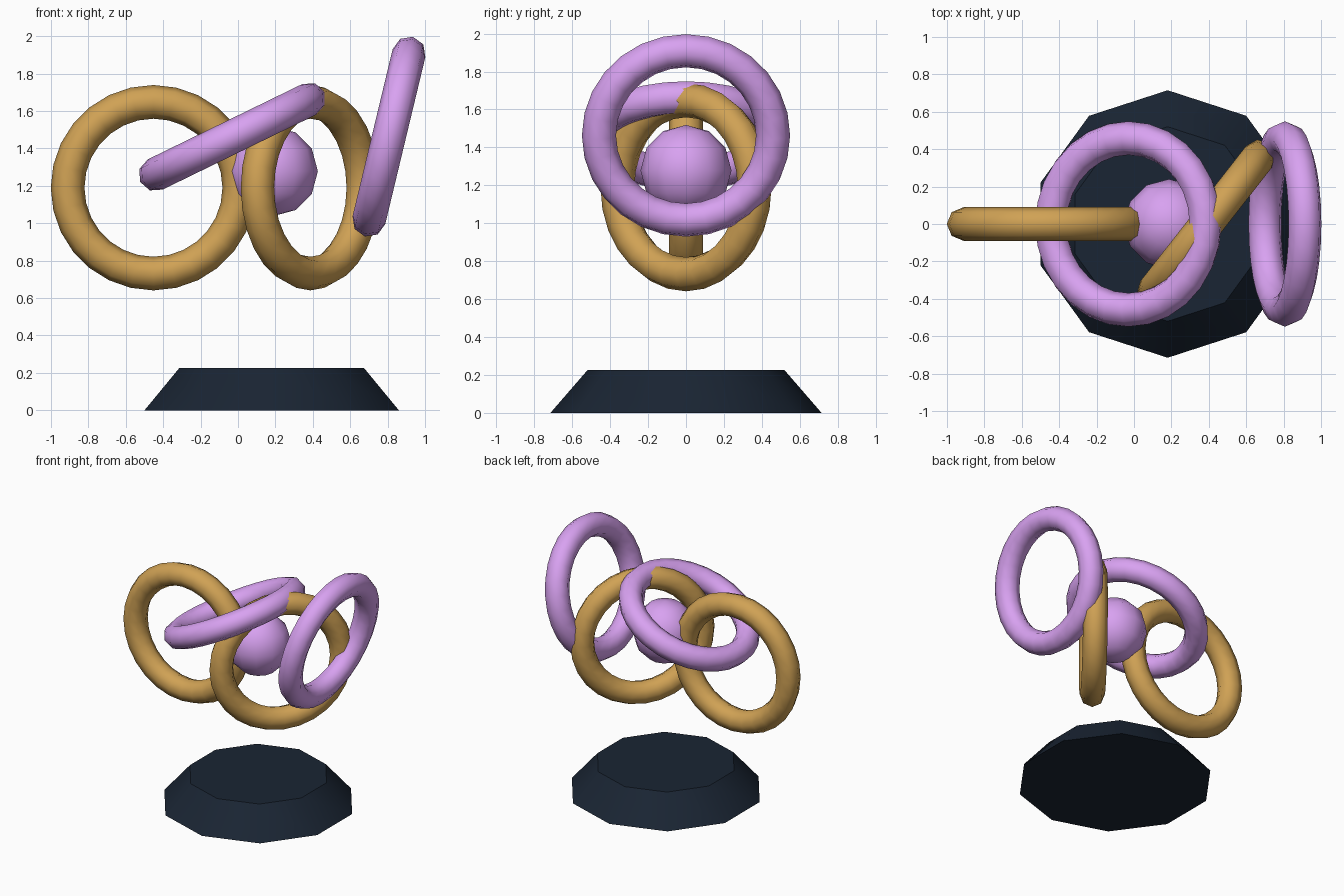
import bpy
from math import radians

if "Cube" in bpy.data.objects:
    bpy.data.objects.remove(bpy.data.objects["Cube"])


def material(name, rgb):
    m = bpy.data.materials.new(name)
    m.diffuse_color = (*rgb, 1.0)
    m.use_nodes = True
    m.node_tree.nodes["Principled BSDF"].inputs["Base Color"].default_value = m.diffuse_color
    return m


GOLD = material("gold", (0.63, 0.36, 0.09))
LILAC = material("lilac", (0.69, 0.36, 0.88))
NAVY = material("navy", (0.010, 0.018, 0.033))


def finish(name, mat, angle=60):
    ob = bpy.context.object
    ob.name = name
    ob.data.materials.append(mat)
    bpy.ops.object.shade_smooth_by_angle(angle=radians(angle))
    return ob


def ring(name, mat, loc, rot):
    bpy.ops.mesh.primitive_torus_add(
        major_segments=28, minor_segments=8, major_radius=0.459, minor_radius=0.09,
        location=loc, rotation=[radians(a) for a in rot])
    return finish(name, mat)


# Four equal rings floating around the core
ring("left_gold_ring", GOLD, (-0.452, 0, 1.19), (90, 0, 0))
ring("right_gold_ring", GOLD, (0.387, 0, 1.19), (90, 0, 52))
ring("tilted_lilac_ring", LILAC, (-0.03, 0, 1.462), (0, -26, 0))
ring("upright_lilac_ring", LILAC, (0.807, 0, 1.463), (0, -76.5, 0))

# Central ball
bpy.ops.mesh.primitive_uv_sphere_add(
    segments=12, ring_count=6, radius=0.24, location=(0.187, 0, 1.278))
finish("core_ball", LILAC)

# Ten-sided tapered base, corners on the y axis
bpy.ops.mesh.primitive_cone_add(
    vertices=10, radius1=0.715, radius2=0.52, depth=0.225, location=(0.18, 0, 0.1125))
finish("base", NAVY, 40)
